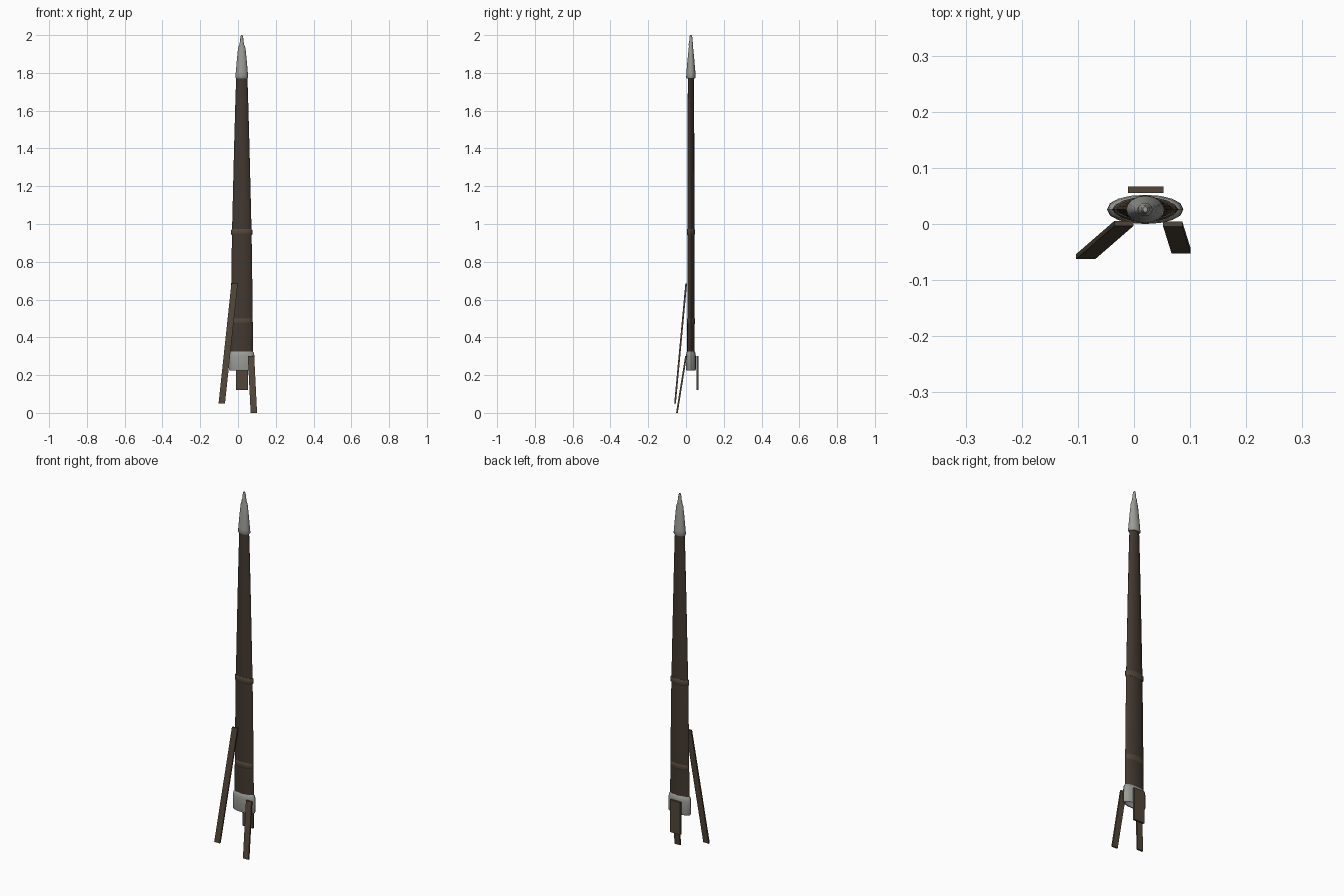
import bpy, bmesh, math
from mathutils import Vector

if "Cube" in bpy.data.objects:
    bpy.data.objects.remove(bpy.data.objects["Cube"])

CX, CY = 0.02, 0.026


def material(name, col):
    m = bpy.data.materials.new(name)
    m.diffuse_color = (*col, 1)
    m.use_nodes = True
    m.node_tree.nodes["Principled BSDF"].inputs["Base Color"].default_value = m.diffuse_color
    return m


leather = material("dark_leather", (0.055, 0.04, 0.03))
strap_mat = material("strap_leather", (0.085, 0.062, 0.042))
metal = material("dull_metal", (0.33, 0.33, 0.31))


def finish(name, bm, mat, smooth=True):
    bmesh.ops.recalc_face_normals(bm, faces=bm.faces)
    me = bpy.data.meshes.new(name)
    bm.to_mesh(me)
    bm.free()
    ob = bpy.data.objects.new(name, me)
    bpy.context.collection.objects.link(ob)
    me.materials.append(mat)
    if smooth:
        bpy.ops.object.select_all(action='DESELECT')
        ob.select_set(True)
        bpy.context.view_layer.objects.active = ob
        bpy.ops.object.shade_smooth_by_angle(angle=math.radians(40))
    return ob


def loft(name, rings, mat, n=16, lens=1.0, cx=CX):
    """Rings of (z, half width, half depth); lens > 1 sharpens the side edges."""
    bm = bmesh.new()
    loops = []
    for z, rx, ry in rings:
        loop = []
        for i in range(n):
            a = 2 * math.pi * i / n
            s = math.sin(a)
            y = math.copysign(abs(s) ** lens, s)
            loop.append(bm.verts.new((cx + rx * math.cos(a), CY + ry * y, z)))
        loops.append(loop)
    for a, b in zip(loops, loops[1:]):
        for i in range(n):
            j = (i + 1) % n
            bm.faces.new((a[i], a[j], b[j], b[i]))
    bm.faces.new(loops[0])
    bm.faces.new(loops[-1])
    return finish(name, bm, mat)


def strap(name, top, bottom, width, thick):
    """Flat strip running between two centre points."""
    bm = bmesh.new()
    ends = []
    for p in (top, bottom):
        p = Vector(p)
        ends.append([bm.verts.new(p + Vector((sx * width / 2, sy * thick / 2, 0)))
                     for sx, sy in ((-1, -1), (1, -1), (1, 1), (-1, 1))])
    a, b = ends
    for i in range(4):
        j = (i + 1) % 4
        bm.faces.new((a[i], a[j], b[j], b[i]))
    bm.faces.new(a)
    bm.faces.new(b)
    return finish(name, bm, strap_mat, False)


# Long tapered sheath body with a lens-shaped section
loft("sheath_body", [(0.27, 0.060, 0.020), (0.6, 0.057, 0.019), (0.95, 0.052, 0.019),
                     (1.4, 0.041, 0.018), (1.65, 0.034, 0.017), (1.80, 0.029, 0.016)],
     leather, lens=1.35)

# Two raised binding bands
for name, z, rx in (("lower_band", 0.485, 0.055), ("upper_band", 0.957, 0.054)):
    rx = max(rx, 0.056)
    loft(name, [(z - 0.016, rx - 0.004, 0.019), (z - 0.011, rx, 0.022),
                (z + 0.011, rx, 0.022), (z + 0.016, rx - 0.004, 0.019)], strap_mat)

# Metal mouth fitting with a recessed opening
loft("mouth_fitting", [(0.262, 0.050, 0.014), (0.226, 0.058, 0.020), (0.224, 0.064, 0.024),
                       (0.232, 0.068, 0.026), (0.300, 0.067, 0.026),
                       (0.318, 0.064, 0.024), (0.326, 0.058, 0.019)], metal, lens=0.9)

# Metal tip fitting and small finial
loft("tip_fitting", [(1.770, 0.030, 0.021), (1.776, 0.034, 0.025), (1.80, 0.032, 0.024),
                     (1.87, 0.026, 0.018), (1.93, 0.020, 0.012), (1.948, 0.014, 0.010)], metal)
loft("tip_finial", [(1.935, 0.012, 0.011), (1.955, 0.013, 0.012), (1.965, 0.009, 0.009),
                    (1.985, 0.008, 0.008), (2.0, 0.004, 0.005)], metal, n=12)

# Hanging straps: two splayed at the front, one flat at the back
strap("long_front_strap", (-0.018, 0.001, 0.685), (-0.086, -0.058, 0.05), 0.034, 0.009)
strap("short_front_strap", (0.069, 0.0, 0.30), (0.084, -0.048, 0.0), 0.034, 0.009)
strap("back_strap", (0.021, 0.061, 0.30), (0.021, 0.061, 0.12), 0.064, 0.011)
